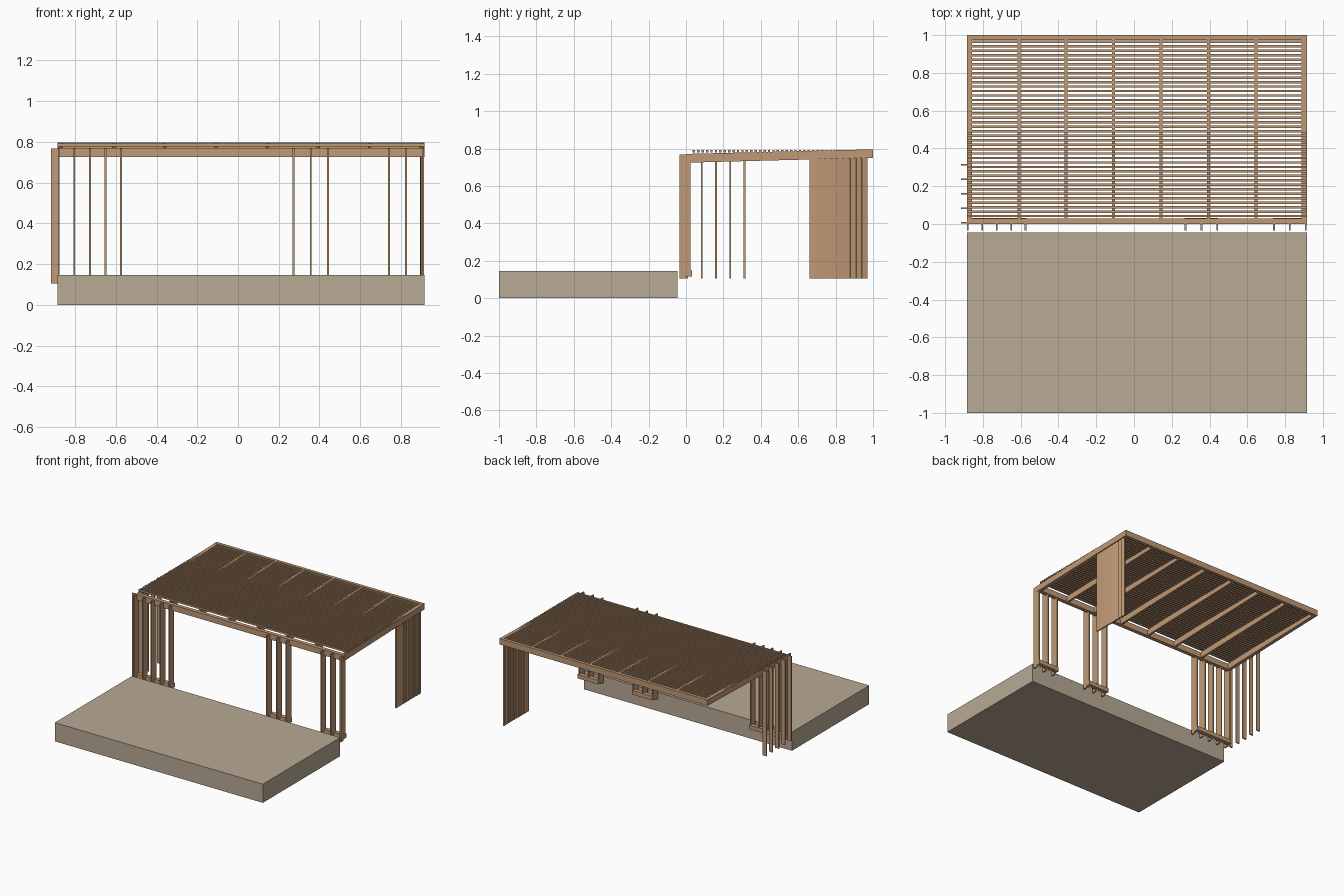
import bpy
from math import radians
from mathutils import Matrix, Vector

cube = bpy.data.objects.get("Cube")
if cube:
    bpy.data.objects.remove(cube, do_unlink=True)


def material(name, color):
    m = bpy.data.materials.new(name)
    m.use_nodes = True
    m.diffuse_color = color
    m.node_tree.nodes["Principled BSDF"].inputs["Base Color"].default_value = color
    return m


wood = material("warm wood", (0.53, 0.32, 0.18, 1))
stone = material("beige stone", (0.48, 0.40, 0.30, 1))


def prism(name, x, outline, mat=wood):
    """Extrude a (y, z) outline between two x positions."""
    n = len(outline)
    verts = [(px, y, z) for px in x for y, z in outline]
    sides = [(i, (i + 1) % n, (i + 1) % n + n, i + n) for i in range(n)]
    faces = sides + [tuple(reversed(range(n))), tuple(range(n, 2 * n))]
    mesh = bpy.data.meshes.new(name)
    mesh.from_pydata(verts, [], faces)
    mesh.materials.append(mat)
    mesh.update()
    obj = bpy.data.objects.new(name, mesh)
    bpy.context.collection.objects.link(obj)
    return obj


def box(name, x, y, z, mat=wood):
    return prism(name, x, [(y[0], z[0]), (y[0], z[1]), (y[1], z[1]), (y[1], z[0])], mat)


def around(centre, width):
    return centre - width / 2, centre + width / 2


LEFT, RIGHT = -0.885, 0.915
FIN_Z = (0.104, 0.768)
FIN_THICK = 0.009

# Terrace slab
box("terrace_slab", (LEFT, RIGHT), (-1.0, -0.045), (0, 0.146), stone)

# Roof frame: level front and back beams, rafters rising to the back
box("front_beam", (LEFT, RIGHT), (0, 0.03), (0.725, 0.77))
box("back_beam", (LEFT, RIGHT), (0.975, 1.0), (0.75, 0.796))
slope = [(0.03, 0.725), (0.03, 0.772), (0.975, 0.795), (0.975, 0.75)]
prism("side_rafter_right", (LEFT, LEFT + 0.027), slope)
prism("side_rafter_left", (RIGHT - 0.027, RIGHT), slope)
for i in range(6):
    prism(f"inner_rafter_{i + 1}", around(-0.61 + 0.251 * i, 0.016), slope)

# Roof slats
COUNT = 40
for i in range(COUNT):
    y = 0.042 + i * 0.922 / (COUNT - 1)
    box(f"roof_slat_{i + 1}", (LEFT, RIGHT), around(y, 0.0125), (0.778, 0.791))

# Front fin groups, each with inner posts and a foot rail
groups = {
    "right": (-0.88, 0.0765, 5),
    "middle": (0.273, 0.084, 3),
    "left": (0.741, 0.084, 3),
}
for side, (start, step, count) in groups.items():
    for i in range(count):
        x = around(start + i * step, FIN_THICK)
        box(f"front_fin_{side}_{i + 1}", x, (-0.035, 0), FIN_Z)
        box(f"front_post_{side}_{i + 1}", x, (0, 0.025), (0.145, 0.725))
    end = start + (count - 1) * step
    box(f"foot_rail_{side}", (start - 0.005, end + 0.005), (0, 0.033), (0.115, 0.147))

# Side fins hung on the outside of the rafter
for i in range(5):
    y = around(0.007 + i * 0.0765, FIN_THICK)
    box(f"side_fin_{i + 1}", (LEFT - 0.032, LEFT), y, FIN_Z)

# Screen of upright boards at the back corner, gradually turned
for i in range(10):
    board = box(f"screen_board_{i + 1}", (-0.005, 0.005), (-0.0155, 0.0155), (0.104, 0.75))
    place = Vector((RIGHT - 0.013, 0.676 + i * 0.031, 0))
    turn = Matrix.Rotation(radians(2 * i), 4, "Z")
    board.data.transform(Matrix.Translation(place) @ turn)

# Consistent outward normals
import bmesh
for obj in bpy.context.collection.objects:
    if obj.type == "MESH" and obj.data.materials and obj.data.materials[0] in (wood, stone):
        bm = bmesh.new()
        bm.from_mesh(obj.data)
        bmesh.ops.recalc_face_normals(bm, faces=bm.faces)
        bm.to_mesh(obj.data)
        bm.free()
